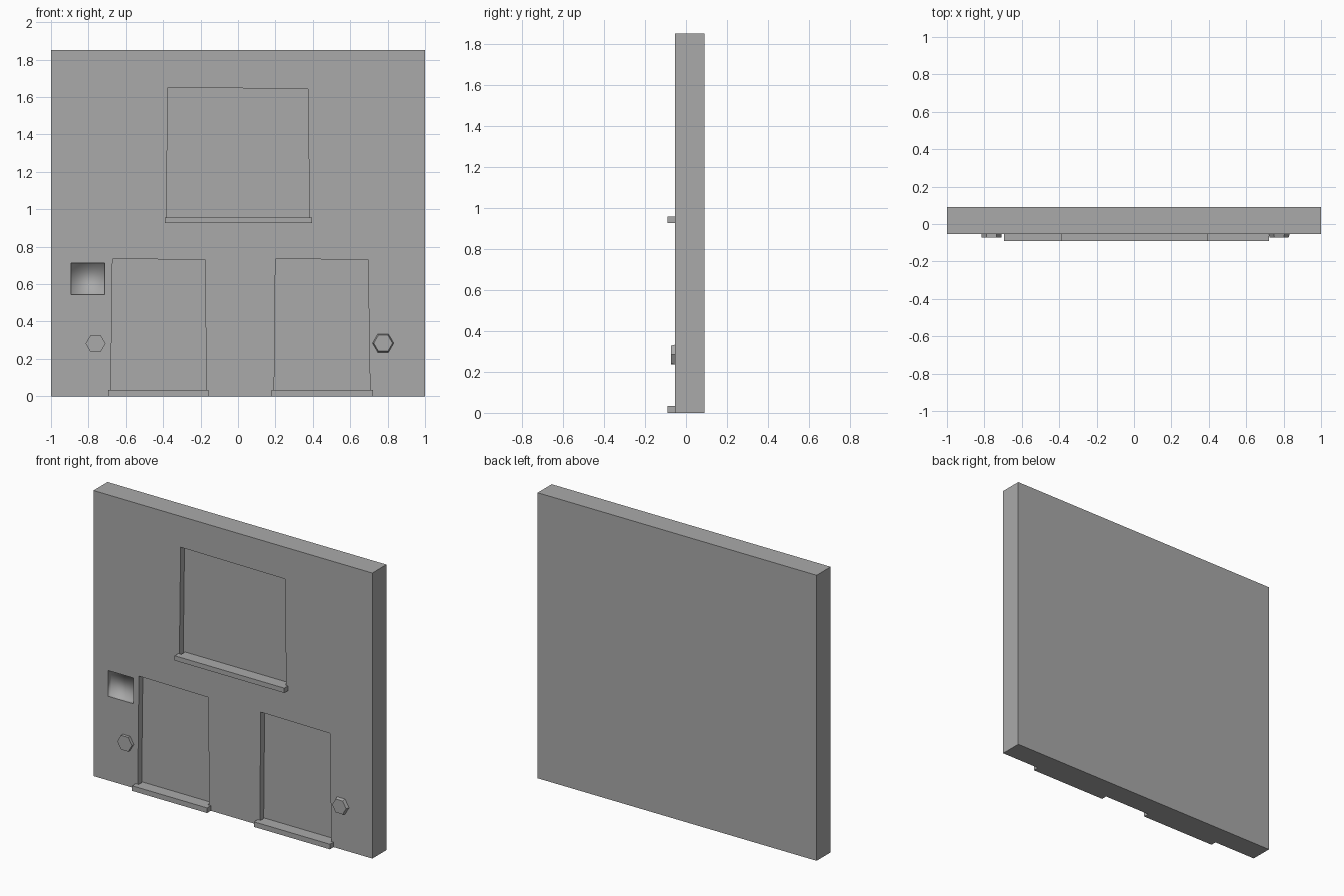
import bpy, bmesh, math
from mathutils import Vector

cube = bpy.data.objects.get("Cube")
if cube:
    bpy.data.objects.remove(cube, do_unlink=True)

FRONT, BACK, HEIGHT = -0.053, 0.091, 1.85
DEPTH = 0.04

grey = bpy.data.materials.new("plain grey")
grey.use_nodes = True
grey.diffuse_color = (0.4, 0.4, 0.4, 1)
grey.node_tree.nodes["Principled BSDF"].inputs["Base Color"].default_value = (0.4, 0.4, 0.4, 1)


def prism(name, front, back, y0, y1):
    """Solid between a front outline at y0 and a back outline at y1."""
    bm = bmesh.new()
    a = [bm.verts.new((x, y0, z)) for x, z in front]
    b = [bm.verts.new((x, y1, z)) for x, z in back]
    bm.faces.new(a)
    bm.faces.new(b[::-1])
    for i in range(len(a)):
        j = (i + 1) % len(a)
        bm.faces.new((a[j], a[i], b[i], b[j]))
    bmesh.ops.recalc_face_normals(bm, faces=bm.faces)
    mesh = bpy.data.meshes.new(name)
    bm.to_mesh(mesh)
    bm.free()
    mesh.materials.append(grey)
    ob = bpy.data.objects.new(name, mesh)
    bpy.context.collection.objects.link(ob)
    return ob


def rect(x0, x1, z0, z1):
    return [(x0, z0), (x1, z0), (x1, z1), (x0, z1)]


def hexagon(cx, cz, r):
    return [(cx + r * math.cos(math.tau * i / 6), cz + r * math.sin(math.tau * i / 6))
            for i in range(6)]


# Wall slab
outline = rect(-1, 1, 0, HEIGHT)
wall = prism("wall", outline, outline, FRONT, BACK)

# Slightly crooked openings: bottom left, bottom right, top right, top left
openings = {
    "window": [(-0.383, 0.94), (0.382, 0.94), (0.374, 1.644), (-0.374, 1.65)],
    "left_door": [(0.193, 0.02), (0.706, 0.02), (0.695, 0.73), (0.2, 0.735)],
    "right_door": [(-0.681, 0.02), (-0.169, 0.02), (-0.176, 0.73), (-0.672, 0.735)],
    "niche": rect(-0.893, -0.713, 0.545, 0.712),
}
cutters = []
for name, shape in openings.items():
    depth = 0.03 if name == "niche" else DEPTH
    cutter = prism(name + "_cutter", shape, shape, FRONT - 0.1, FRONT + depth)
    cutter.hide_render = True
    mod = wall.modifiers.new(name, "BOOLEAN")
    mod.object = cutter
    mod.solver = "EXACT"
    cutters.append(cutter)

# Apply the cuts and drop the cutters
bpy.context.view_layer.update()
graph = bpy.context.evaluated_depsgraph_get()
cut_mesh = bpy.data.meshes.new_from_object(wall.evaluated_get(graph))
wall.modifiers.clear()
wall.data = cut_mesh
for cutter in cutters:
    bpy.data.objects.remove(cutter, do_unlink=True)

# Soft shading inside the niche only, with a crisp rim
bm = bmesh.new()
bm.from_mesh(cut_mesh)
for f in bm.faces:
    c = f.calc_center_median()
    f.smooth = -0.9 < c.x < -0.7 and 0.54 < c.z < 0.72 and FRONT + 0.001 < c.y < 0
for e in bm.edges:
    e.smooth = all(f.smooth for f in e.link_faces)
bm.to_mesh(cut_mesh)
bm.free()

# Sills and doorsteps, reaching to the back of each opening
for name, x0, x1, z0, z1 in (
    ("window_sill", -0.39, 0.395, 0.926, 0.957),
    ("left_doorstep", 0.178, 0.722, 0, 0.033),
    ("right_doorstep", -0.695, -0.158, 0, 0.033),
):
    shape = rect(x0, x1, z0, z1)
    sill = prism(name, shape, shape, -0.091, FRONT)
    # narrower tongue filling the floor of the opening
    tongue = rect(x0 + 0.02, x1 - 0.02, max(z0, 0.001), z1)
    prism(name + "_tongue", tongue, tongue, FRONT, FRONT + DEPTH)

# Hexagonal knobs beside the doors
prism("right_knob", hexagon(-0.762, 0.282, 0.053), hexagon(-0.762, 0.282, 0.053), -0.073, FRONT)
prism("left_knob", hexagon(0.776, 0.284, 0.05), hexagon(0.776, 0.284, 0.057), -0.073, FRONT)
